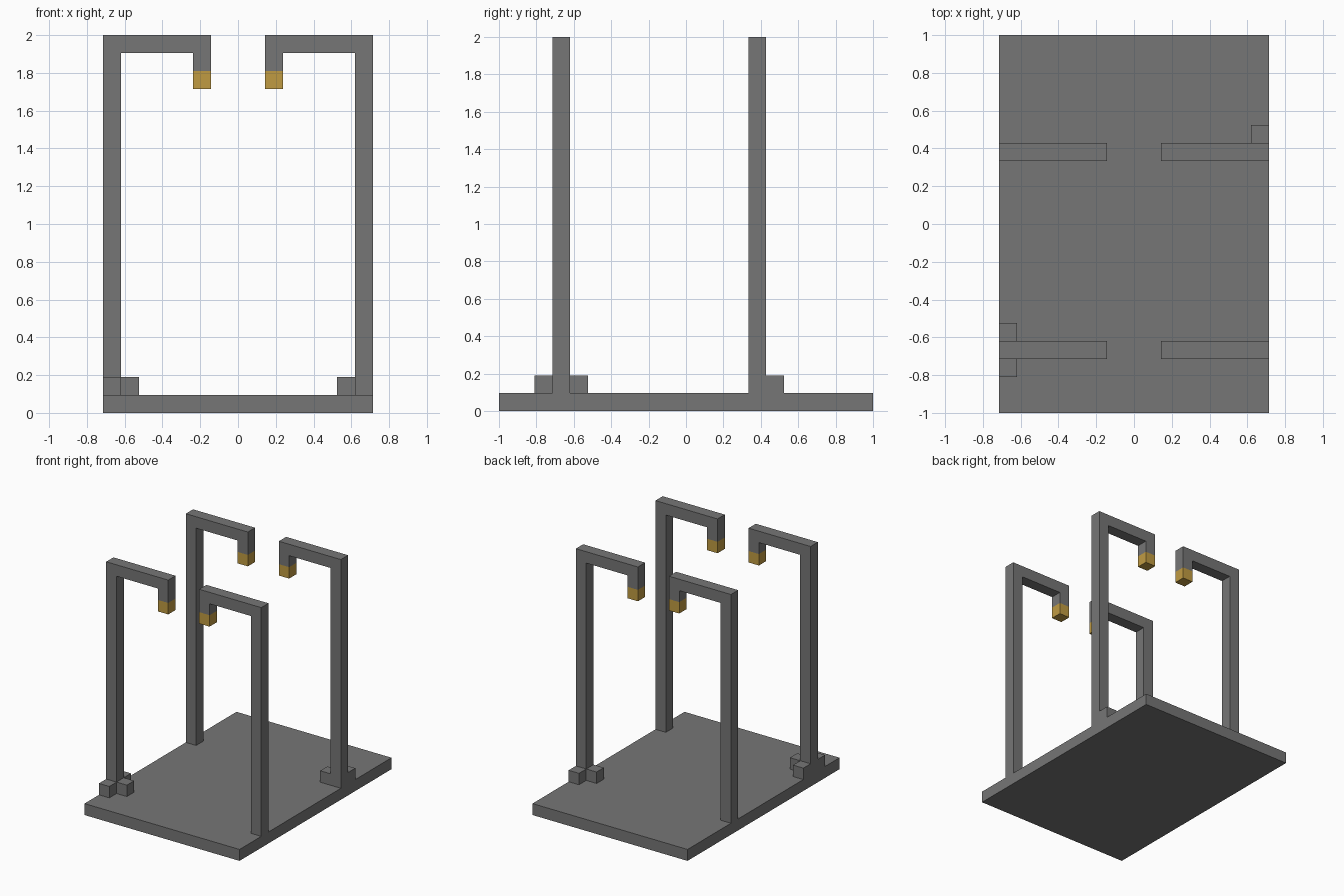
import bpy
import bmesh

U = 2 / 21  # grid module: every part is a whole number of these

cube = bpy.data.objects.get("Cube")
if cube:
    bpy.data.objects.remove(cube, do_unlink=True)


def material(name, rgb):
    mat = bpy.data.materials.new(name)
    mat.use_nodes = True
    mat.diffuse_color = (*rgb, 1)
    mat.node_tree.nodes["Principled BSDF"].inputs["Base Color"].default_value = (*rgb, 1)
    return mat


GREY = material("stone grey", (0.18, 0.18, 0.18))
GOLD = material("lamp gold", (0.53, 0.33, 0.055))


def extrude_profile(name, profile, y, depth, mat):
    """Extrude an x-z outline along y; all values in modules."""
    bm = bmesh.new()
    face = bm.faces.new([bm.verts.new((x * U, y * U, z * U)) for x, z in profile])
    extruded = bmesh.ops.extrude_face_region(bm, geom=[face])["geom"]
    moved = [v for v in extruded if isinstance(v, bmesh.types.BMVert)]
    bmesh.ops.translate(bm, verts=moved, vec=(0, depth * U, 0))
    bmesh.ops.recalc_face_normals(bm, faces=bm.faces)
    mesh = bpy.data.meshes.new(name)
    bm.to_mesh(mesh)
    bm.free()
    mesh.materials.append(mat)
    obj = bpy.data.objects.new(name, mesh)
    bpy.context.collection.objects.link(obj)
    return obj


def block(name, x, y, z, mat, width=1, depth=1):
    outline = [(x, z), (x + width, z), (x + width, z + 1), (x, z + 1)]
    return extrude_profile(name, outline, y, depth, mat)


# Ground slab
block("base_slab", -7.5, -10.5, 0, GREY, width=15, depth=21)

# Four hooked lamp posts, each with a hanging lamp
HOOK = [(7.5, 1), (7.5, 21), (1.5, 21), (1.5, 19), (2.5, 19), (2.5, 20), (6.5, 20), (6.5, 1)]
for row, y in (("front", -7.5), ("back", 3.5)):
    for side, s in (("left", 1), ("right", -1)):
        extrude_profile(f"{row}_{side}_post", [(s * x, z) for x, z in HOOK], y, 1, GREY)
        block(f"{row}_{side}_lamp", 1.5 if s > 0 else -2.5, y, 18, GOLD)

# Footing blocks around two diagonally opposite posts
block("front_right_footing_front", -7.5, -8.5, 1, GREY)
block("front_right_footing_back", -7.5, -6.5, 1, GREY)
block("front_right_footing_inner", -6.5, -7.5, 1, GREY)
block("back_left_footing_back", 6.5, 4.5, 1, GREY)
block("back_left_footing_inner", 5.5, 3.5, 1, GREY)
